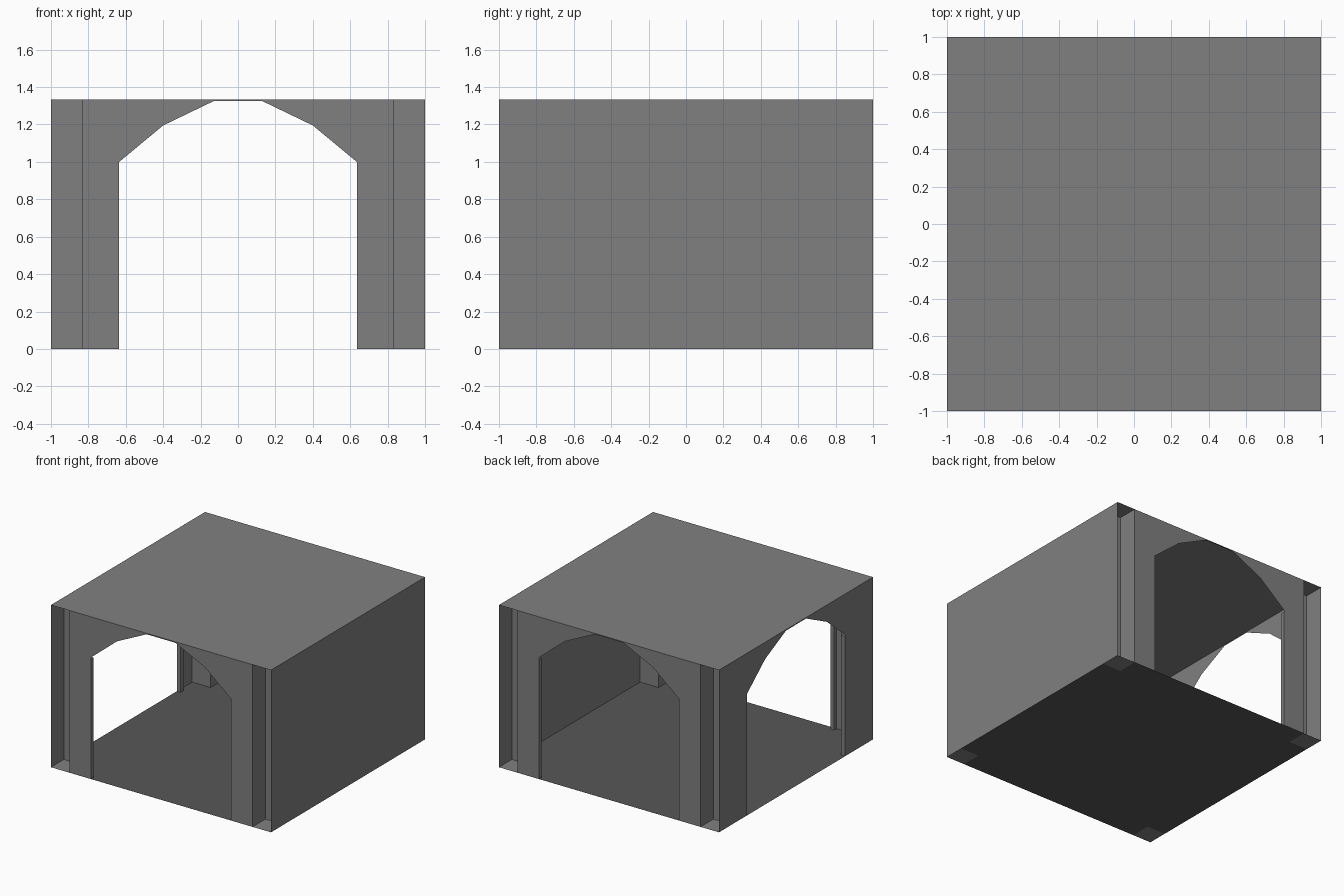
import bpy
import bmesh
from mathutils import Matrix
from math import radians

if "Cube" in bpy.data.objects:
    bpy.data.objects.remove(bpy.data.objects["Cube"])

H = 1.333      # room height
N = 0.832      # inner edge of the corner notches
J = 0.635      # half width of the arches
T = 0.034      # jamb post size


def material(name, value):
    m = bpy.data.materials.new(name)
    m.diffuse_color = (value, value, value, 1)
    m.use_nodes = True
    m.node_tree.nodes["Principled BSDF"].inputs["Base Color"].default_value = m.diffuse_color
    return m


stone = material("stone grey", 0.216)
dark = material("floor dark grey", 0.095)


def make(name, polys, turn=0, mats=(stone,), rule=None):
    """Object from a list of polygons, turned about z."""
    bm = bmesh.new()
    for p in polys:
        f = bm.faces.new([bm.verts.new(v) for v in p])
        if rule:
            f.material_index = rule(f.calc_center_median())
    bmesh.ops.remove_doubles(bm, verts=bm.verts, dist=1e-4)
    bm.transform(Matrix.Rotation(radians(turn), 4, 'Z'))
    me = bpy.data.meshes.new(name)
    bm.to_mesh(me)
    bm.free()
    for m in mats:
        me.materials.append(m)
    ob = bpy.data.objects.new(name, me)
    bpy.context.collection.objects.link(ob)
    return ob


def arch_panel(half):
    """Wall outline on the y = -1 plane with a faceted arch cut out."""
    curve = [(J, 0), (J, 1.0), (0.4, 1.195), (0.13, 1.325)]
    pts = [(-half, 0)] + [(-x, z) for x, z in curve]
    pts += curve[::-1] + [(half, 0), (half, H), (-half, H)]
    return [(x, -1, z) for x, z in pts]


def upright(a, b, z=H):
    """Vertical rectangle between two plan points."""
    return [(*a, 0), (*b, 0), (*b, z), (*a, z)]


def posts():
    """Small square posts lining both sides of an arch."""
    out = []
    for s in (-1, 1):
        a, b, c, d = (s * J, -1), (s * J, T - 1), (s * (J + T), T - 1), (s * (J + T), -1)
        out += [upright(a, b, 0.985), upright(b, c, 0.985), upright(c, d, 0.985)]
        out.append([(*p, 0.985) for p in (a, b, c, d)])
    return out


# Three arched walls: the front and back stop at the corner notches
for name, turn, half in (("front", 0, N), ("back", 180, N), ("left", -90, 1)):
    make(name + "_arch_wall", [arch_panel(half)], turn)
    make(name + "_jamb_posts", posts(), turn)

# Solid right wall
make("right_wall", [upright((1, -1), (1, 1))])

# Corner notches, open to the front and back
for sx in (-1, 1):
    for sy in (-1, 1):
        make("corner_notch", [upright((sx * N, sy), (sx * N, sy * N)),
                              upright((sx * N, sy * N), (sx, sy * N))])

# Floor with stone coloured corner squares
e = (-1, -N, N, 1)
cells = [[(e[i], e[j], 0), (e[i + 1], e[j], 0), (e[i + 1], e[j + 1], 0), (e[i], e[j + 1], 0)]
         for i in range(3) for j in range(3)]
make("floor", cells, mats=(stone, dark),
     rule=lambda c: 0 if abs(c.x) > N and abs(c.y) > N else 1)

# Flat roof
make("roof", [[(-1, -1, H), (1, -1, H), (1, 1, H), (-1, 1, H)]])
